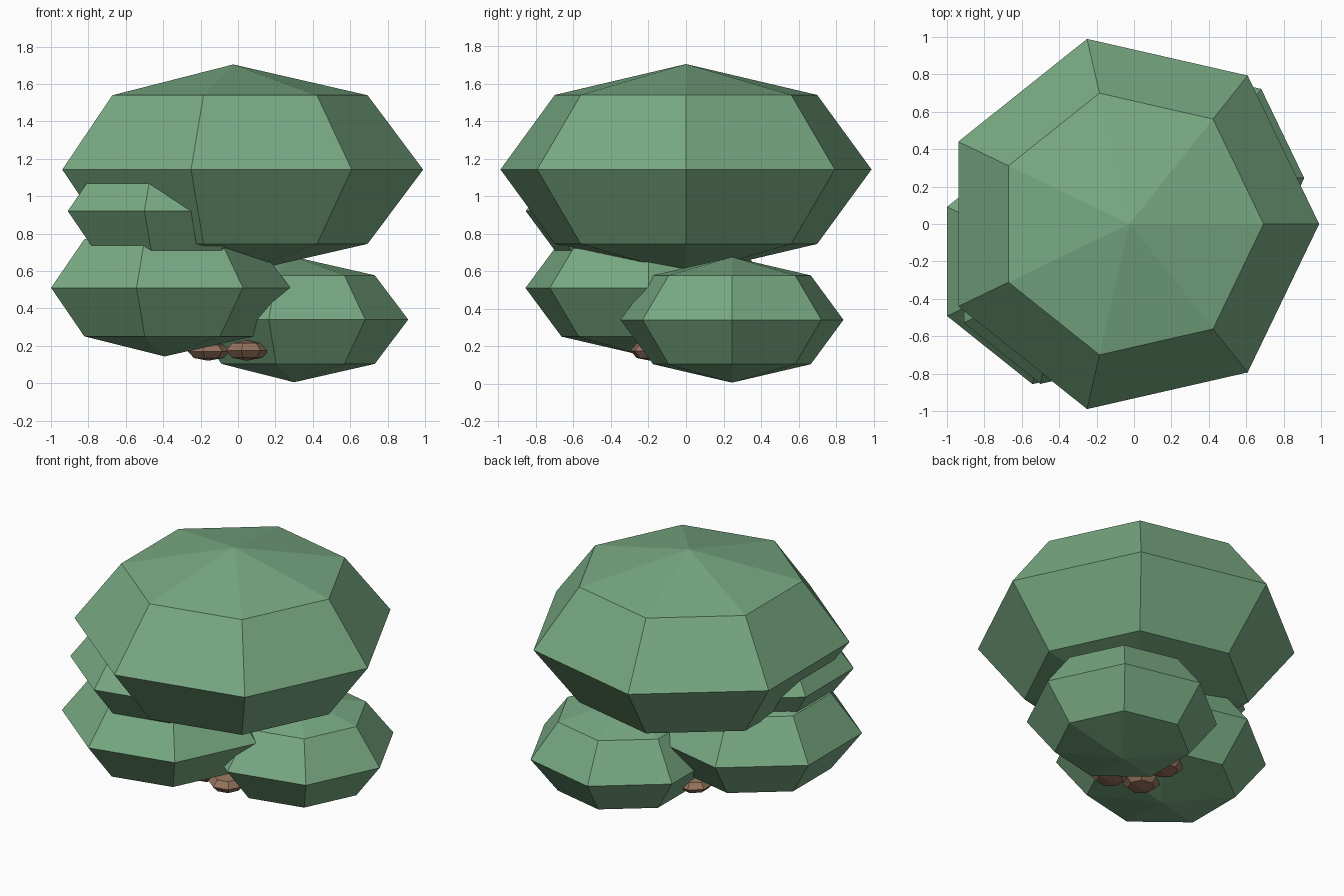
import bpy, bmesh
from math import sin, cos, pi
from mathutils import Vector

SIDES, BANDS = 7, 4

cube = bpy.data.objects.get("Cube")
if cube:
    bpy.data.objects.remove(cube, do_unlink=True)


def material(name, rgb):
    mat = bpy.data.materials.new(name)
    mat.use_nodes = True
    colour = (*rgb, 1.0)
    mat.diffuse_color = colour
    mat.node_tree.nodes["Principled BSDF"].inputs["Base Color"].default_value = colour
    return mat


def add_blob(bm, centre, radius, height):
    """Faceted flattened sphere whose first corner points along +x."""
    centre = Vector(centre)
    bottom = bm.verts.new(centre - Vector((0, 0, height)))
    top = bm.verts.new(centre + Vector((0, 0, height)))
    rings = []
    for band in range(1, BANDS):
        lat = pi * band / BANDS - pi / 2
        r, z = radius * cos(lat), height * sin(lat)
        rings.append([bm.verts.new(centre + Vector((r * cos(a), r * sin(a), z)))
                      for a in (2 * pi * i / SIDES for i in range(SIDES))])
    for i in range(SIDES):
        j = (i + 1) % SIDES
        bm.faces.new((bottom, rings[0][j], rings[0][i]))
        bm.faces.new((top, rings[-1][i], rings[-1][j]))
        for low, high in zip(rings, rings[1:]):
            bm.faces.new((low[i], low[j], high[j], high[i]))


def make_object(name, blobs, mat):
    bm = bmesh.new()
    for blob in blobs:
        add_blob(bm, *blob)
    mesh = bpy.data.meshes.new(name)
    bm.to_mesh(mesh)
    bm.free()
    mesh.materials.append(mat)
    obj = bpy.data.objects.new(name, mesh)
    bpy.context.collection.objects.link(obj)


leaf = material("leaf green", (0.19, 0.40, 0.225))
bark = material("bark brown", (0.30, 0.17, 0.11))

# Foliage clumps: centre, radius, half height
make_object("crown_foliage", [((-0.025, 0, 1.142), 1.015, 0.562)], leaf)
make_object("middle_foliage", [((-0.366, -0.266, 0.92), 0.604, 0.33)], leaf)
make_object("lower_front_foliage", [((-0.393, -0.2, 0.51), 0.673, 0.367)], leaf)
make_object("lower_back_foliage", [((0.30, 0.245, 0.34), 0.61, 0.335)], leaf)

# Root lobes peeping out between the lower clumps
make_object("roots", [
    ((0.045, -0.18, 0.175), 0.12, 0.055),
    ((-0.16, -0.12, 0.17), 0.12, 0.05),
    ((-0.15, 0.12, 0.175), 0.12, 0.05),
    ((0.03, 0.06, 0.18), 0.12, 0.05),
], bark)
